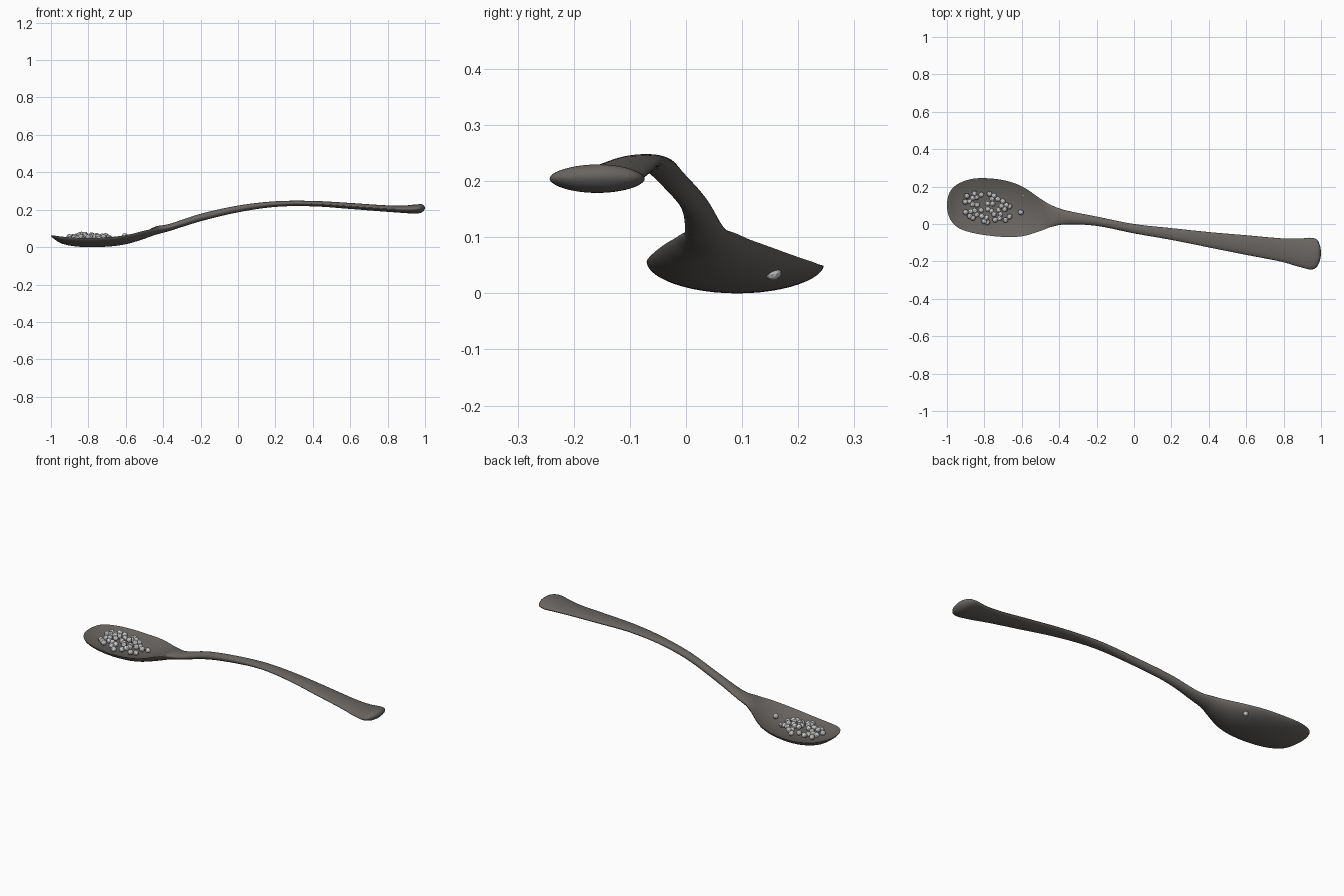
import bpy
import bmesh
import math
import random
from mathutils import Matrix, Vector

cube = bpy.data.objects.get("Cube")
if cube:
    bpy.data.objects.remove(cube, do_unlink=True)


def make_material(name, color):
    mat = bpy.data.materials.new(name)
    mat.use_nodes = True
    mat.diffuse_color = color
    bsdf = mat.node_tree.nodes["Principled BSDF"]
    bsdf.inputs["Base Color"].default_value = color
    return mat


def make_object(name, bm, mat):
    mesh = bpy.data.meshes.new(name)
    bm.to_mesh(mesh)
    bm.free()
    mesh.materials.append(mat)
    obj = bpy.data.objects.new(name, mesh)
    bpy.context.collection.objects.link(obj)
    return obj


def catmull(a, b, c, d, t):
    """Smooth blend from b to c, applied to whole stations."""
    return [q + 0.5 * t * (r - p + t * (2 * p - 5 * q + 4 * r - s + t * (3 * (q - r) + s - p)))
            for p, q, r, s in zip(a, b, c, d)]


def mirrored(station):
    """Phantom station past a tip, which makes the tip round."""
    x, low, high, bottom, edge, top = station
    return (x, high, low, top, edge, bottom)


# Spoon stations: x, y low, y high, z of underside, z of edge, z of upper side
stations = [
    (-1, .1, .1, .062, .062, .062),
    (-.985, .03, .17, .045, .062, .058),
    (-.94, -.02, .215, .018, .056, .04),
    (-.86, -.048, .242, .003, .05, .024),
    (-.76, -.064, .243, 0, .049, .018),
    (-.66, -.07, .225, .006, .056, .026),
    (-.58, -.062, .19, .02, .068, .045),
    (-.5, -.037, .135, .045, .088, .08),
    (-.44, -.015, .1, .066, .1, .11),
    (-.36, -.002, .072, .088, .108, .126),
    (-.2, -.01, .04, .138, .158, .178),
    (0, -.05, 0, .186, .205, .222),
    (.2, -.085, -.022, .215, .231, .245),
    (.4, -.125, -.043, .218, .233, .247),
    (.6, -.165, -.06, .204, .22, .236),
    (.78, -.2, -.076, .19, .207, .224),
    (.88, -.228, -.078, .183, .202, .222),
    (.95, -.243, -.074, .179, .204, .228),
    (.985, -.218, -.092, .187, .207, .228),
    (1, -.155, -.155, .209, .209, .209),
]
SIDES = 48
STEPS = 6


def section(station):
    """Closed ring: rounded below, dished above in the bowl, domed on the handle."""
    x, low, high, bottom, edge, top = station
    ring = []
    for i in range(SIDES):
        angle = math.tau * i / SIDES
        s = math.sin(angle)
        y = (low + high) / 2 + (high - low) / 2 * math.cos(angle)
        if s < 0:
            z = edge - (edge - bottom) * abs(s) ** 1.15
        else:
            z = edge + (top - edge) * (s * s if top < edge else s)
        ring.append(Vector((x, y, z)))
    return ring


# Spoon body: loft through the smoothed stations
padded = [mirrored(stations[1])] + stations + [mirrored(stations[-2])]
path = [catmull(*padded[i:i + 4], k / STEPS)
        for i in range(len(stations) - 1) for k in range(STEPS)]
path.append(stations[-1])

bm = bmesh.new()
rings = [[bm.verts.new(co) for co in section(st)] for st in path]
for a, b in zip(rings, rings[1:]):
    for i in range(SIDES):
        j = (i + 1) % SIDES
        bm.faces.new((a[i], a[j], b[j], b[i]))
bmesh.ops.remove_doubles(bm, verts=bm.verts, dist=0.0002)
bmesh.ops.recalc_face_normals(bm, faces=bm.faces)
spoon = make_object("spoon", bm, make_material("dark warm grey", (.14, .13, .12, 1)))
bpy.context.view_layer.objects.active = spoon
spoon.select_set(True)
bpy.ops.object.shade_smooth_by_angle(angle=math.radians(40))

# Grains: a loose heap in the bowl, a stray one, and one poking through below
RADIUS = 0.015
random.seed(4)
grains = [Vector((-.605, .062, .06)), Vector((-.59, .155, .038))]
tries = 0
while len(grains) < 42 and tries < 5000:
    tries += 1
    u, v = random.uniform(-1, 1), random.uniform(-1, 1)
    spread = u * u + v * v
    if spread > 1:
        continue
    spot = Vector((-.79 + .135 * u, .085 + .08 * v - .02 * u, 0))
    spot.z = .042 + .016 * (1 - spread) + random.uniform(-.004, .014)
    if all((spot - g).xy.length > RADIUS * 1.25 for g in grains):
        grains.append(spot)

bm = bmesh.new()
for g in grains:
    turn = Matrix.Rotation(random.uniform(0, math.tau), 4, "X")
    bmesh.ops.create_icosphere(bm, subdivisions=2, radius=RADIUS,
                               matrix=Matrix.Translation(g) @ turn)
make_object("grains", bm, make_material("pale grey", (.62, .62, .62, 1)))
